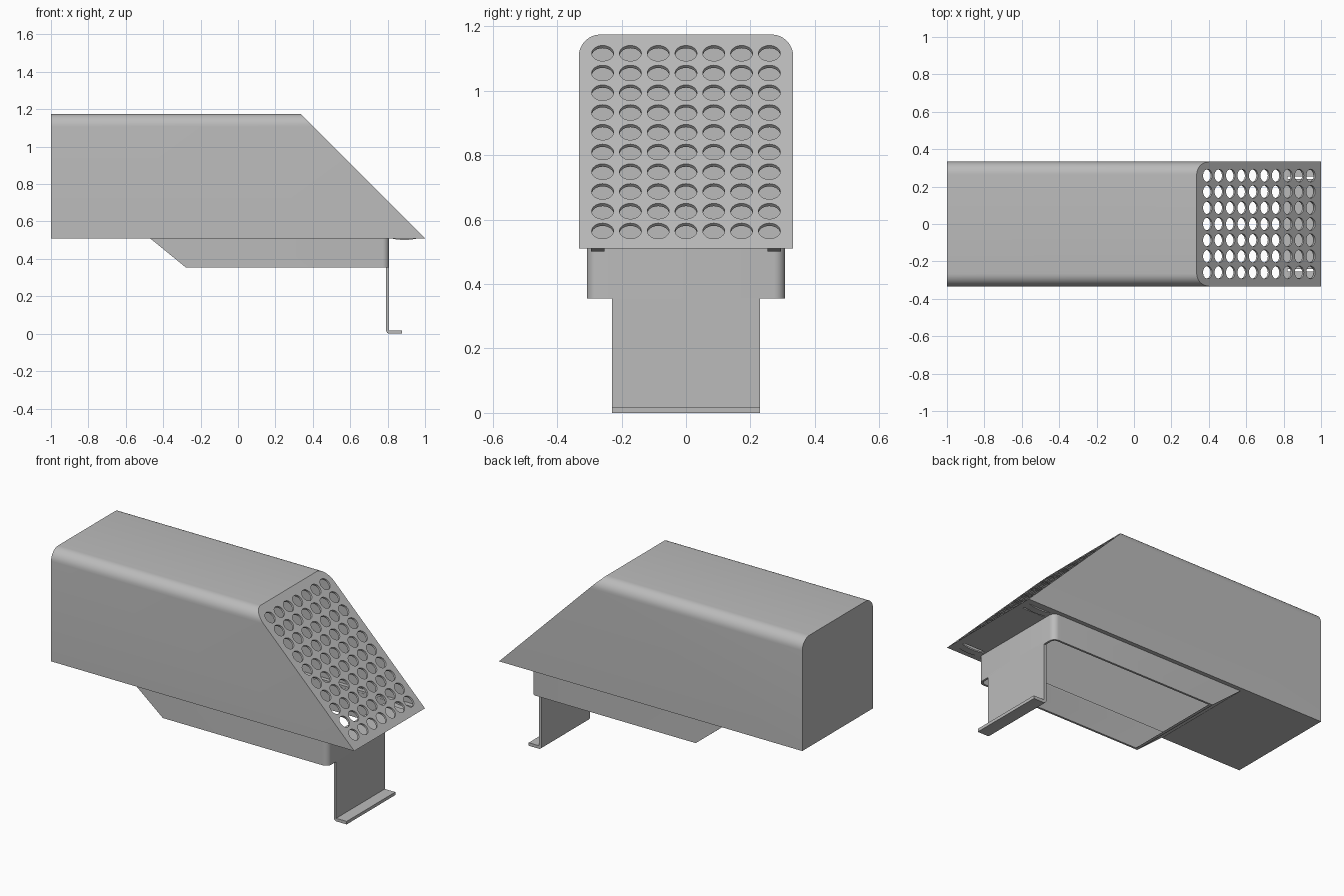
import bpy, bmesh, math
from mathutils import Matrix

if "Cube" in bpy.data.objects:
    bpy.data.objects.remove(bpy.data.objects["Cube"])

T = 0.012                      # sheet thickness
grey = bpy.data.materials.new("grey_metal")
grey.diffuse_color = (0.5, 0.5, 0.5, 1)
grey.use_nodes = True
grey.node_tree.nodes["Principled BSDF"].inputs["Base Color"].default_value = grey.diffuse_color


def make(name, bm):
    bmesh.ops.recalc_face_normals(bm, faces=bm.faces)
    me = bpy.data.meshes.new(name)
    bm.to_mesh(me)
    bm.free()
    me.materials.append(grey)
    ob = bpy.data.objects.new(name, me)
    bpy.context.collection.objects.link(ob)
    return ob


def loft(name, a, b):
    """Closed solid between two matching point loops."""
    bm = bmesh.new()
    va, vb = [[bm.verts.new(p) for p in loop] for loop in (a, b)]
    bm.faces.new(va)
    bm.faces.new(vb[::-1])
    for i in range(len(va)):
        j = (i + 1) % len(va)
        bm.faces.new((va[i], va[j], vb[j], vb[i]))
    return make(name, bm)


def prism(name, pts, y0, y1):
    return loft(name, [(x, y0, z) for x, z in pts], [(x, y1, z) for x, z in pts])


def hood(name, half, z0, z1, r, back, slope):
    """Round-topped box with a 45 degree front: x = slope - z."""
    prof = [(half, z0)]
    for sy, start in ((1, 0), (-1, 90)):
        for i in range(9):
            a = math.radians(start + 90 * i / 8)
            prof.append((sy * (half - r) + r * math.cos(a), z1 - r + r * math.sin(a)))
    prof.append((-half, z0))
    return loft(name, [(back, y, z) for y, z in prof], [(slope - z, y, z) for y, z in prof])


def cut(ob, *cutters):
    for c in cutters:
        m = ob.modifiers.new("cut", 'BOOLEAN')
        m.operation, m.solver, m.object = 'DIFFERENCE', 'EXACT', c
    bpy.context.view_layer.update()
    me = bpy.data.meshes.new_from_object(ob.evaluated_get(bpy.context.evaluated_depsgraph_get()))
    ob.modifiers.clear()
    ob.data = me
    for c in cutters:
        bpy.data.objects.remove(c)


def round_vertical(ob, x, r):
    """Bevel upright edges at the given x."""
    bm = bmesh.new()
    bm.from_mesh(ob.data)
    es = [e for e in bm.edges if all(abs(v.co.x - x) < 1e-4 for v in e.verts)
          and abs(e.verts[0].co.y - e.verts[1].co.y) < 1e-4]
    bmesh.ops.bevel(bm, geom=es, offset=r, segments=6, profile=0.5, affect='EDGES')
    bm.to_mesh(ob.data)
    bm.free()


# Hollow hood
body = hood("hood", 0.333, 0.51, 1.175, 0.068, -1, 1.51)
inside = hood("inside_cutter", 0.333 - T, 0.51 + T, 1.175 - T, 0.056, -1 + T, 1.51 - T * 1.414)

# Grid of round holes across the sloped front
bm = bmesh.new()
for row in range(10):
    z = 0.565 + row * 0.0613
    for col in range(-3, 4):
        mat = Matrix.Translation((1.51 - z, col * 0.0863, z)) @ Matrix.Rotation(math.radians(45), 4, 'Y')
        bmesh.ops.create_cone(bm, cap_ends=True, segments=24, radius1=0.034, radius2=0.034,
                              depth=0.05, matrix=mat)
holes = make("hole_cutter", bm)

# Opening above the skirt, and two slits near the front tip
opening = prism("opening_cutter", [(-0.455, 0.48), (0.796, 0.48), (0.796, 0.54), (-0.455, 0.54)], -0.297, 0.297)
slits = [prism("slit_cutter", [(0.82, 0.49), (0.96, 0.49), (0.96, 0.53), (0.82, 0.53)],
               *sorted((s * 0.24, s * 0.29))) for s in (-1, 1)]
cut(body, inside, holes, opening, *slits)

# Shallow arched bridges beside the slits
for side, s in (("front", -1), ("back", 1)):
    arc = [(0.81 + 0.16 * i / 10, 0.511 - 0.010 * math.sin(math.pi * i / 10)) for i in range(11)]
    pts = arc + [(x, z + 0.008) for x, z in reversed(arc)]
    prism(side + "_bridge", pts, *sorted((s * 0.253, s * 0.295)))

# Open-bottomed skirt with a sloped rear
skirt = prism("skirt", [(-0.47, 0.51), (-0.28, 0.355), (0.808, 0.355), (0.808, 0.51)], -0.308, 0.308)
round_vertical(skirt, 0.808, 0.035)
hollow = prism("hollow_cutter", [(-0.475, 0.53), (-0.194, 0.30), (0.796, 0.30), (0.796, 0.53)],
               -0.308 + T, 0.308 - T)
round_vertical(hollow, 0.796, 0.023)
cut(skirt, hollow)

# Hanging bracket with a folded foot and a rounded bend
bend = [(0.792 + 0.018 * (1 - math.cos(a)), 0.018 * (1 - math.sin(a)))
        for a in (math.radians(15 * i) for i in range(7))]
prism("bracket", [(0.808, 0.37), (0.792, 0.37)] + bend +
      [(0.877, 0), (0.877, 0.018), (0.808, 0.018)], -0.229, 0.229)

# Smooth curves, keep folds sharp
for ob in bpy.context.scene.objects:
    ob.select_set(True)
bpy.context.view_layer.objects.active = body
bpy.ops.object.shade_smooth_by_angle(angle=math.radians(30))
